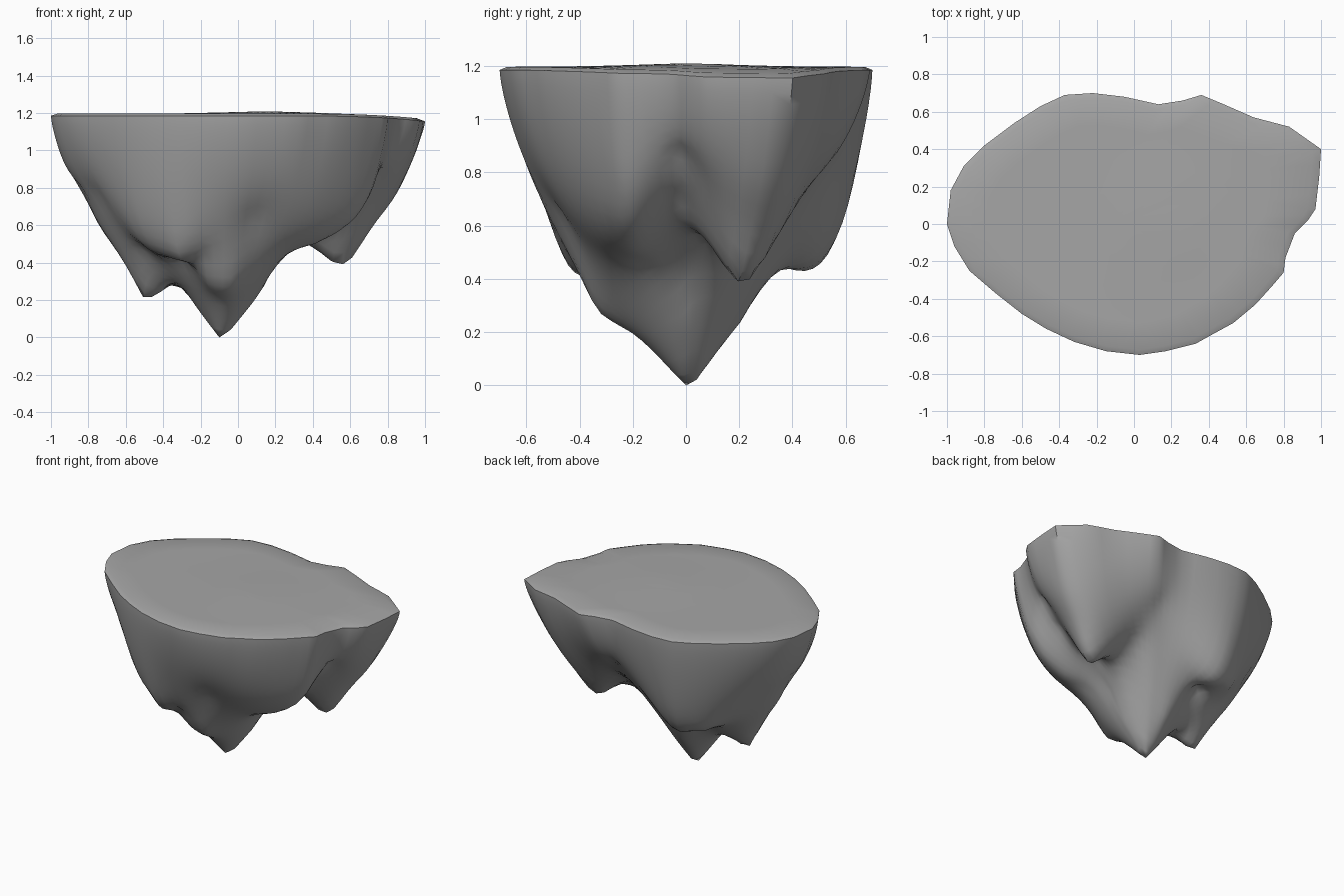
import bpy
import bmesh
import math
from mathutils import Vector

default = bpy.data.objects.get("Cube")
if default:
    bpy.data.objects.remove(default, do_unlink=True)

CENTRE = Vector((-0.1, 0))
TOP = 1.2

# Outline of the flat top, counter-clockwise
OUTLINE = [Vector(p) for p in (
    (1, .4), (.83, .52), (.64, .57), (.48, .64), (.36, .69), (.26, .66),
    (.13, .64), (-.05, .68), (-.22, .7), (-.37, .69), (-.5, .63), (-.64, .54),
    (-.8, .42), (-.91, .31), (-.98, .18), (-1, 0), (-.96, -.12), (-.88, -.25),
    (-.74, -.37), (-.6, -.48), (-.47, -.56), (-.32, -.63), (-.15, -.68),
    (.03, -.7), (.17, -.68), (.33, -.64), (.42, -.59), (.53, -.53),
    (.65, -.43), (.74, -.33), (.8, -.26), (.81, -.18), (.86, -.05),
    (.93, .02), (.97, .08), (.99, .25))]

# Hanging tips, ridges and hollows of the underside
CENTRAL_SPIKE = [(-.1, 0, 0), (-.07, .03, .01), (-.1, .2, .23), (-.12, .38, .47),
                 (.12, 0, .24), (.2, 0, .4), (-.1, -.2, .21), (-.04, -.34, .29),
                 (-.16, -.32, .3), (-.22, 0, .16)]
LEFT_SPIKE = [(-.5, 0, .2), (-.42, .02, .24), (-.33, 0, .31), (-.5, -.2, .5),
              (-.5, .22, .45), (-.75, .04, .61), (-.85, .02, .84), (-.94, 0, 1.01),
              (-.75, .25, .77), (-.75, -.15, .8), (-.6, -.14, .52)]
FRONT_BULGE = [(-.3, -.42, .43), (-.32, -.47, .5), (-.3, -.28, .46),
               (-.56, -.38, .66), (-.18, -.4, .46), (0, -.42, .5),
               (.08, -.47, .67), (-.2, -.58, .83), (0, -.65, 1)]
RIGHT_LUMP = [(.27, -.15, .46), (.42, -.2, .51), (.6, -.25, .64),
              (.72, -.22, .82), (.3, -.35, .55), (.2, -.5, .73)]
RIGHT_SPIKE = [(.55, .21, .38), (.5, .17, .42), (.62, .22, .44), (.75, .25, .65),
               (.85, .3, .81), (.55, .35, .58), (.55, .48, .82)]
BACK_LUMP = [(-.45, .45, .48), (-.4, .42, .48), (-.28, .3, .5), (-.3, .6, .66)]
HOLLOWS = [(.6, -.02, .74), (.75, -.02, .92), (.5, -.04, .63), (.4, .07, .59),
           (.2, .52, .85), (.24, .32, .64)]
SHAPE = (CENTRAL_SPIKE + LEFT_SPIKE + FRONT_BULGE + RIGHT_LUMP
         + RIGHT_SPIKE + BACK_LUMP + HOLLOWS)

# Fine rim, and a softer version that the lower rings follow
rim = []
for i, p in enumerate(OUTLINE):
    rim += [(OUTLINE[i - 1] + p) / 2, p]
count = len(rim)
soft_rim = rim
for _ in range(5):
    soft_rim = [(soft_rim[i - 1] + soft_rim[i] * 2 + soft_rim[(i + 1) % count]) / 4
                for i in range(count)]


def rim_ratio(p):
    """How far p lies from the centre (0) to the rim (1)."""
    d = p - CENTRE
    for i in range(count):
        a, b = soft_rim[i - 1] - CENTRE, soft_rim[i] - CENTRE
        area = a.cross(b)
        u, v = d.cross(b) / area, a.cross(d) / area
        if u >= -1e-6 and v >= -1e-6:
            return u + v
    return 0


def wall(s):
    """Wall curve, falling to nothing at the rim."""
    return max(0, 1 - s * s) ** 0.7


def solve(rows):
    """Gaussian elimination on augmented rows."""
    n = len(rows)
    for i in range(n):
        k = max(range(i, n), key=lambda r: abs(rows[r][i]))
        rows[i], rows[k] = rows[k], rows[i]
        rows[i] = [v / rows[i][i] for v in rows[i]]
        for r in range(n):
            f = rows[r][i]
            if r != i and f:
                rows[r] = [x - f * y for x, y in zip(rows[r], rows[i])]
    return [row[-1] for row in rows]


def rim_height(x):
    return 1.185 - 0.03 * max(0, x) ** 4


# Fit a depth field through the shape points
points = [Vector((x, y)) for x, y, z in SHAPE]
depths = [(TOP - z) / wall(rim_ratio(p)) for p, (x, y, z) in zip(points, SHAPE)]
system = [[(p - q).length for q in points] + [1, d] for p, d in zip(points, depths)]
system.append([1] * len(points) + [0, 0])
weights = solve(system)


def under_height(p, s):
    depth = weights[-1] + sum(w * (p - q).length for w, q in zip(weights, points))
    level = rim_height(p.x)
    return max(0, level - max(depth, 0.5) * wall(s) * level / TOP)


def top_height(p, s):
    bump = 0.012 * math.exp(-12 * (p - Vector((0.15, 0))).length_squared)
    edge = min(1, (1 - s) / 0.04)
    return rim_height(p.x) + 0.012 * edge + bump


bm = bmesh.new()


def ring(s, height, softness):
    spots = [CENTRE.lerp(q.lerp(p, s ** softness), s) for p, q in zip(rim, soft_rim)]
    return [bm.verts.new((p.x, p.y, height(p, s))) for p in spots]


def close_surface(outer, ratios, height, softness):
    """Bridge rings from the rim inwards and close them at the centre."""
    for s in ratios:
        inner = ring(s, height, softness)
        for i in range(count):
            bm.faces.new((outer[i - 1], outer[i], inner[i], inner[i - 1]))
        outer = inner
    tip = bm.verts.new((CENTRE.x, CENTRE.y, height(CENTRE, 0)))
    for i in range(count):
        bm.faces.new((outer[i - 1], outer[i], tip))


# Underside and top share the rim
edge_ring = ring(1, top_height, 0)
steps = 26
close_surface(edge_ring, [math.sin(math.pi / 2 * k / steps) for k in range(steps - 1, 0, -1)],
              under_height, 12)
close_surface(edge_ring, [0.96, 0.75, 0.5, 0.25], top_height, 0)
bmesh.ops.recalc_face_normals(bm, faces=bm.faces)

mesh = bpy.data.meshes.new("floating_rock")
bm.to_mesh(mesh)
bm.free()
rock = bpy.data.objects.new("floating_rock", mesh)
bpy.context.collection.objects.link(rock)

# Stone colour
stone = bpy.data.materials.new("grey_stone")
stone.use_nodes = True
colour = (0.38, 0.38, 0.38, 1)
stone.diffuse_color = colour
stone.node_tree.nodes["Principled BSDF"].inputs["Base Color"].default_value = colour
mesh.materials.append(stone)

bpy.ops.object.select_all(action="DESELECT")
rock.select_set(True)
bpy.context.view_layer.objects.active = rock
bpy.ops.object.shade_smooth_by_angle(angle=math.radians(50))
